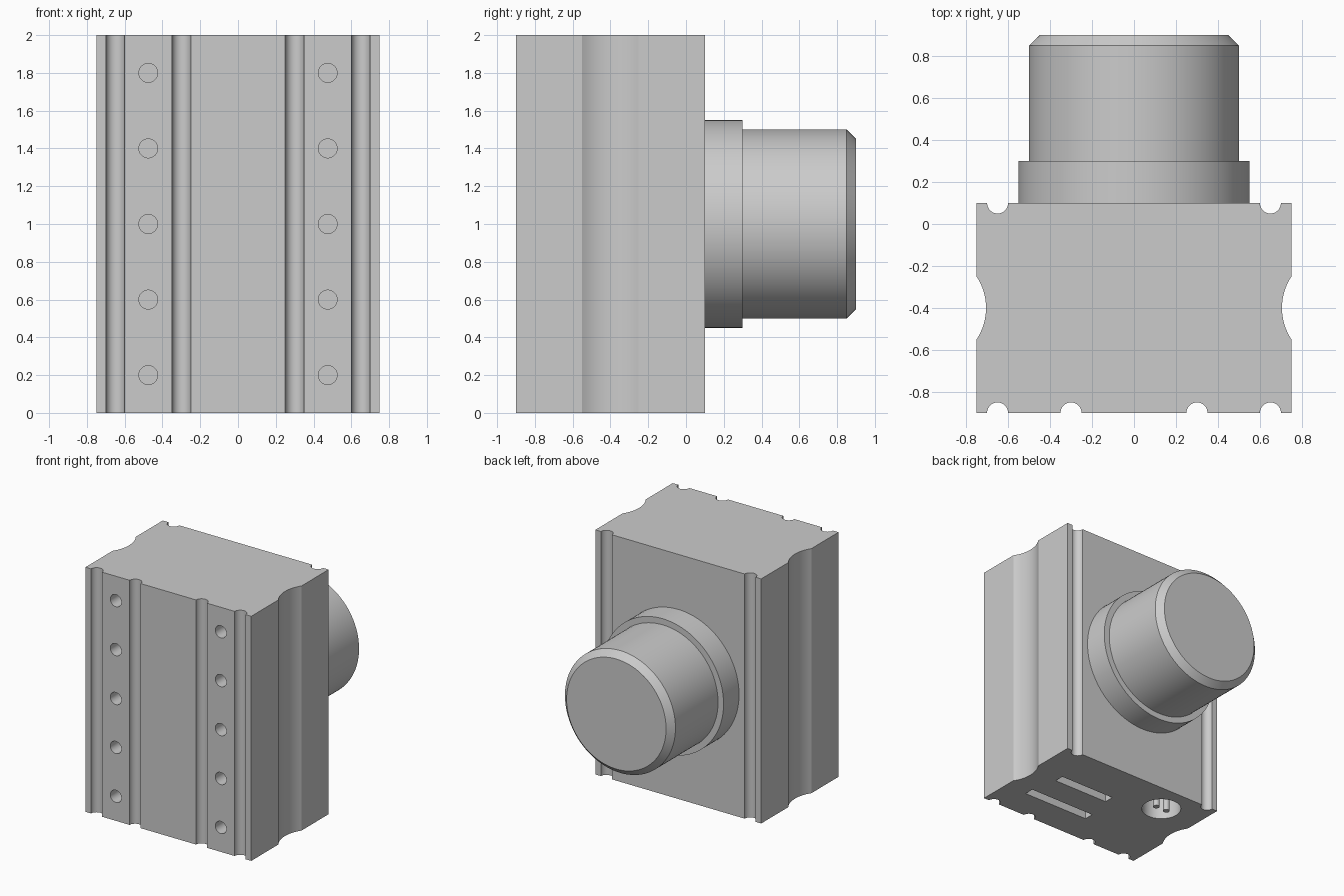
import bpy
import bmesh
from math import radians, cos, sin, pi
from mathutils import Matrix

default = bpy.data.objects.get("Cube")
if default:
    bpy.data.objects.remove(default, do_unlink=True)

# One plain grey for everything
grey = bpy.data.materials.new("plain grey")
grey.use_nodes = True
color = (0.6, 0.6, 0.6, 1)
grey.diffuse_color = color
grey.node_tree.nodes["Principled BSDF"].inputs["Base Color"].default_value = color


def finish(name, bm):
    bmesh.ops.recalc_face_normals(bm, faces=bm.faces)
    mesh = bpy.data.meshes.new(name)
    bm.to_mesh(mesh)
    bm.free()
    mesh.materials.append(grey)
    obj = bpy.data.objects.new(name, mesh)
    bpy.context.collection.objects.link(obj)
    return obj


def smooth(obj):
    bpy.ops.object.select_all(action='DESELECT')
    obj.select_set(True)
    bpy.context.view_layer.objects.active = obj
    bpy.ops.object.shade_smooth_by_angle(angle=radians(30))


def add_cylinder(bm, r, depth, loc, axis='Z', segments=32):
    turn = Matrix.Rotation(pi / 2, 4, 'X') if axis == 'Y' else Matrix()
    bmesh.ops.create_cone(bm, cap_ends=True, segments=segments, radius1=r, radius2=r,
                          depth=depth, matrix=Matrix.Translation(loc) @ turn)


def add_box(bm, size, loc):
    bmesh.ops.create_cube(bm, size=1, matrix=Matrix.Translation(loc) @ Matrix.Diagonal((*size, 1)))


def arc(cx, cy, r, start, end, steps=16):
    angles = [radians(start + (end - start) * i / steps) for i in range(steps + 1)]
    return [(cx + r * cos(a), cy + r * sin(a)) for a in angles]


# Housing: grooved cross-section extruded upward
W, FRONT, BACK, H = 0.75, -0.9, 0.1, 2.0
outline = [(-W, FRONT)]
for x in (-0.65, -0.3, 0.3, 0.65):
    outline += arc(x, FRONT, 0.05, 180, 0)
outline += [(W, FRONT)] + arc(0.977, -0.4, 0.272, 213.4, 146.6) + [(W, BACK)]
for x in (0.65, -0.65):
    outline += arc(x, BACK, 0.05, 0, -180)
outline += [(-W, BACK)] + arc(-0.977, -0.4, 0.272, 33.4, -33.4)

bm = bmesh.new()
base = bm.faces.new([bm.verts.new((x, y, 0)) for x, y in outline])
top = bmesh.ops.extrude_face_region(bm, geom=[base])["geom"]
bmesh.ops.translate(bm, vec=(0, 0, H), verts=[v for v in top if isinstance(v, bmesh.types.BMVert)])
housing = finish("housing", bm)

# Cutter: front screw holes, underside slots and round socket
bm = bmesh.new()
for x in (-0.475, 0.475):
    for i in range(5):
        add_cylinder(bm, 0.05, 0.4, (x, FRONT, 0.2 + 0.4 * i), 'Y')
add_box(bm, (0.5, 0.08, 0.4), (0.25, -0.3, 0))
add_box(bm, (0.6, 0.08, 0.4), (0.25, -0.6, 0))
add_cylinder(bm, 0.15, 0.4, (-0.4, -0.15, 0), segments=48)
cutter = finish("hole_cutter", bm)
cutter.hide_render = True

cut = housing.modifiers.new("holes", 'BOOLEAN')
cut.operation = 'DIFFERENCE'
cut.solver = 'EXACT'
cut.object = cutter
bpy.context.view_layer.objects.active = housing
bpy.ops.object.modifier_apply(modifier=cut.name)
bpy.data.objects.remove(cutter, do_unlink=True)
smooth(housing)

# Contact pins inside the socket
bm = bmesh.new()
for x in (-0.45, -0.35):
    add_cylinder(bm, 0.025, 0.2, (x, -0.15, 0.1), segments=20)
smooth(finish("socket_pins", bm))


# Round parts on the back, turned around the y axis
def turned(name, profile, segments=96):
    bm = bmesh.new()
    verts = [bm.verts.new((r, y, 1)) for r, y in profile]
    edges = [bm.edges.new(pair) for pair in zip(verts, verts[1:])]
    bmesh.ops.spin(bm, geom=verts + edges, cent=(0, 0, 1), axis=(0, 1, 0),
                   angle=2 * pi, steps=segments)
    bmesh.ops.remove_doubles(bm, verts=bm.verts, dist=0.0005)
    smooth(finish(name, bm))


turned("mounting_collar", [(0, 0.1), (0.55, 0.1), (0.55, 0.3), (0, 0.3)])
turned("motor_barrel", [(0, 0.3), (0.5, 0.3), (0.5, 0.85), (0.45, 0.9), (0, 0.9)])
